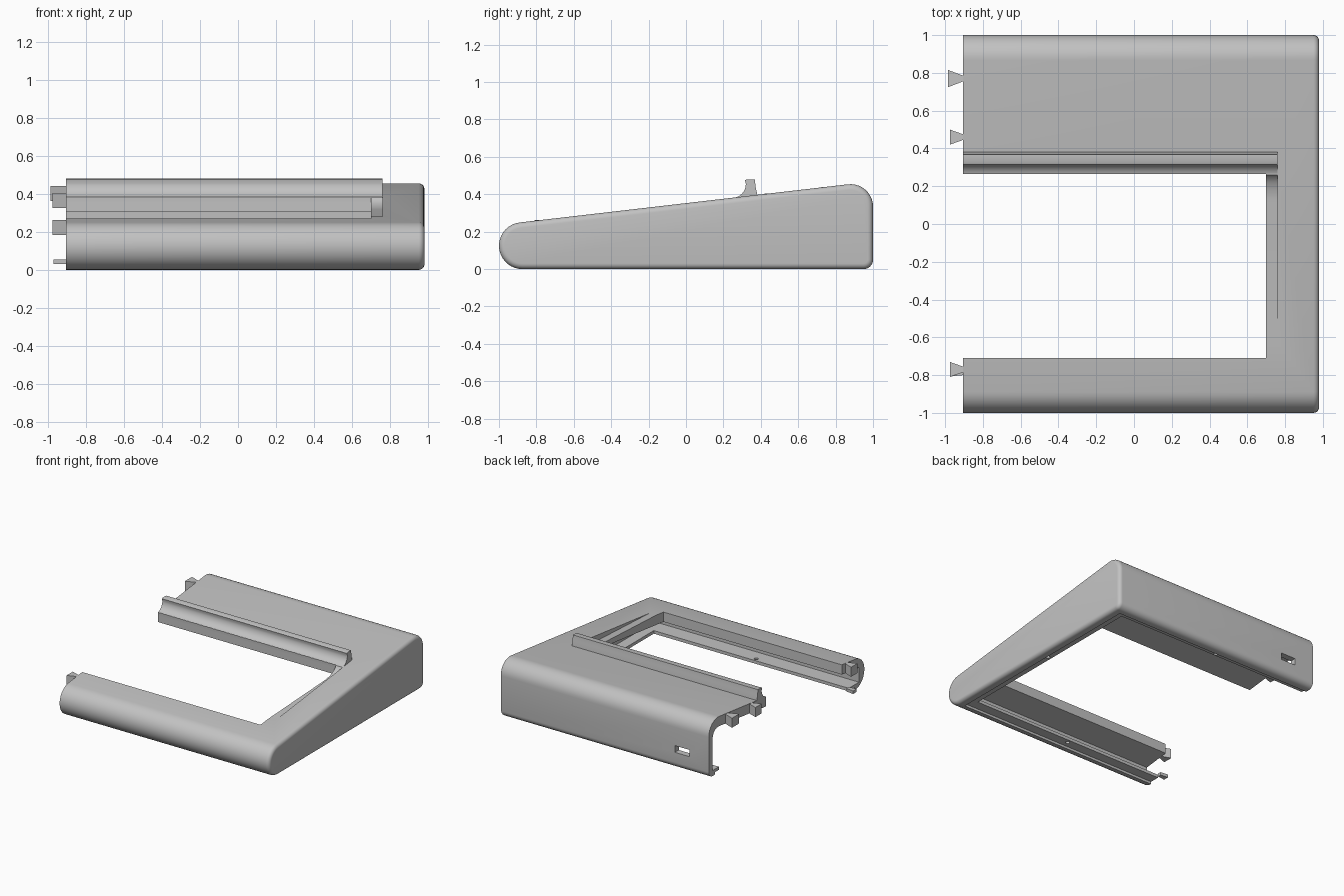
import bpy, bmesh
from math import sin, cos, pi, radians

cube = bpy.data.objects.get("Cube")
if cube:
    bpy.data.objects.remove(cube)

grey = bpy.data.materials.new("plain_grey")
grey.use_nodes = True
grey.diffuse_color = (0.54, 0.54, 0.54, 1)
grey.node_tree.nodes["Principled BSDF"].inputs["Base Color"].default_value = grey.diffuse_color

END, SIDE, WALL, DECK = -0.905, 0.98, 0.045, 0.08
OPEN_X, OPEN_FRONT, OPEN_BACK = 0.70, -0.71, 0.265
TILT = 6.6


def top(y):
    """Height of the sloping deck."""
    return 0.353 + 0.1158 * y


def finish(bm, name):
    bmesh.ops.recalc_face_normals(bm, faces=bm.faces[:])
    me = bpy.data.meshes.new(name)
    bm.to_mesh(me)
    bm.free()
    me.materials.append(grey)
    ob = bpy.data.objects.new(name, me)
    bpy.context.collection.objects.link(ob)
    return ob


def prism(name, outline, x0, x1, bevel=0):
    """Extrude a (y, z) outline along x, optionally rounding the x1 end."""
    bm = bmesh.new()
    near = bm.faces.new([bm.verts.new((x0, y, z)) for y, z in outline])
    out = bmesh.ops.extrude_face_region(bm, geom=[near], use_keep_orig=True)["geom"]
    verts = [g for g in out if isinstance(g, bmesh.types.BMVert)]
    bmesh.ops.translate(bm, verts=verts, vec=(x1 - x0, 0, 0))
    if bevel:
        rim = [e for e in bm.edges if all(v in verts for v in e.verts)]
        bmesh.ops.bevel(bm, geom=rim, offset=bevel, segments=5, profile=0.5,
                        affect='EDGES', clamp_overlap=False)
    return finish(bm, name)


def box(name, x0, x1, y0, y1, z0, z1):
    return prism(name, [(y0, z0), (y1, z0), (y1, z1), (y0, z1)], x0, x1)


def extrude_z(name, outline, z0, z1):
    """Extrude an (x, y) outline upward."""
    bm = bmesh.new()
    base = bm.faces.new([bm.verts.new((x, y, z0)) for x, y in outline])
    out = bmesh.ops.extrude_face_region(bm, geom=[base], use_keep_orig=True)["geom"]
    bmesh.ops.translate(bm, vec=(0, 0, z1 - z0),
                        verts=[g for g in out if isinstance(g, bmesh.types.BMVert)])
    return finish(bm, name)


def arc(cy, cz, r, a0, a1, n):
    return [(cy + r * cos(radians(a0 + (a1 - a0) * i / n)),
             cz + r * sin(radians(a0 + (a1 - a0) * i / n))) for i in range(n + 1)]


def cut(target, cutters):
    for c in cutters:
        mod = target.modifiers.new("cut", 'BOOLEAN')
        mod.operation, mod.solver, mod.object = 'DIFFERENCE', 'EXACT', c
        bpy.context.view_layer.objects.active = target
        bpy.ops.object.modifier_apply(modifier=mod.name)
    for c in cutters:
        bpy.data.objects.remove(c)


def smooth(ob):
    bpy.ops.object.select_all(action='DESELECT')
    ob.select_set(True)
    bpy.context.view_layer.objects.active = ob
    bpy.ops.object.shade_smooth_by_angle(angle=radians(30))


# Outer wedge: round nose, sloping deck, round back
outer = (arc(-0.875, 0.125, 0.125, 270, 90 + TILT, 18)
         + arc(0.88, 0.334, 0.12, 90 + TILT, 0, 10)
         + arc(0.95, 0.05, 0.05, 0, -90, 6))
shell = prism("frame_shell", outer, END, SIDE, bevel=0.03)

# Inner hollow under the thick deck
hollow = ([(-0.93, WALL), (-0.93, top(-0.93) - DECK)]
          + arc(0.88, 0.305, 0.07, 90 + TILT, 0, 8) + [(0.95, WALL)])

# Shallow wedge recess along the side edge of the opening, curving up at the rest
recess = [(-0.63, top(-0.63))]
recess += [(y, top(y) - d) for y, d in
           ((0.13, 0.05), (0.18, 0.046), (0.22, 0.033), (0.25, 0.015), (0.265, -0.01))]
recess += [(0.265, 0.6), (-0.63, 0.6)]

holes = []
for hx, hy in ((-0.05, -0.83), (0.88, 0.05), (-0.05, 0.89)):
    ring = [(hx + 0.016 * cos(i * pi / 8), hy + 0.016 * sin(i * pi / 8)) for i in range(16)]
    holes.append(extrude_z("hole_cutter", ring, -0.1, 0.09))
cut(shell, [
    prism("hollow_cutter", hollow, -1.2, SIDE - WALL),
    box("underside_cutter", -1.2, 0.85, -0.80, 0.87, -0.1, 0.1),
    box("ledge_cutter", -1.2, 0.91, -0.88, 0.92, -0.1, 0.02),
    box("deck_cutter", -1.2, OPEN_X, OPEN_FRONT, OPEN_BACK, 0.1, 1),
    prism("recess_cutter", recess, OPEN_X - 0.1, 0.76),
    box("slot_cutter", -0.73, -0.60, 0.9, 1.1, 0.13, 0.185)] + holes)
smooth(shell)

# Raised rest with a concave front
curve = arc(0.245, 0.455, 0.075, -75, 0, 8)
ridge = prism("rest_ridge", [(OPEN_BACK, 0.36)] + curve
              + [(0.315, 0.475), (0.325, 0.48), (0.368, 0.48), (0.372, 0.44),
                 (0.382, 0.395), (0.382, 0.37)], END, 0.76)
smooth(ridge)


# Dovetail keys along the open end
def key(name, y, z0, z1, reach, half):
    extrude_z(name, [(END, y - 0.015), (reach, y - half),
                     (reach, y + half), (END, y + 0.015)], z0, z1)


key("back_key", 0.77, top(0.77) - DECK, 0.440, -0.985, 0.046)
key("middle_key", 0.46, top(0.46) - DECK, 0.404, -0.975, 0.04)
key("front_key", -0.77, top(-0.77) - DECK, 0.262, -0.975, 0.04)
key("front_rim_key", -0.785, 0.03, 0.055, -0.97, 0.022)
